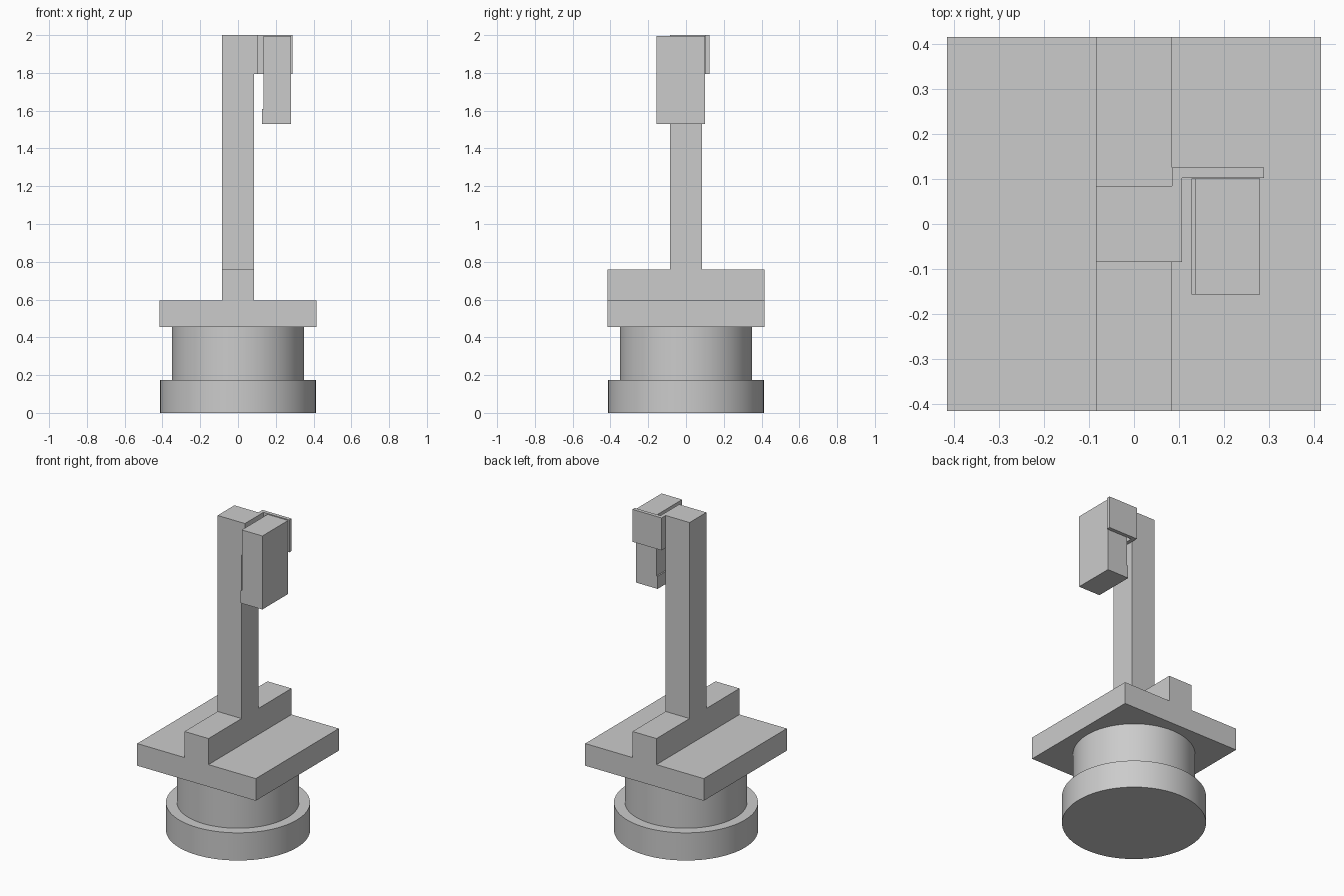
import bpy
import bmesh
from mathutils import Vector

default = bpy.data.objects.get("Cube")
if default:
    bpy.data.objects.remove(default, do_unlink=True)

GREY = (0.6, 0.6, 0.6, 1)
grey = bpy.data.materials.new("plain grey")
grey.use_nodes = True
grey.diffuse_color = GREY
grey.node_tree.nodes["Principled BSDF"].inputs["Base Color"].default_value = GREY


def add_object(name, bm):
    bmesh.ops.recalc_face_normals(bm, faces=bm.faces)
    mesh = bpy.data.meshes.new(name)
    bm.to_mesh(mesh)
    bm.free()
    mesh.materials.append(grey)
    obj = bpy.data.objects.new(name, mesh)
    bpy.context.collection.objects.link(obj)
    return obj


def prism(name, outline, offset):
    """Extrude a closed outline of 3D points along an offset."""
    bm = bmesh.new()
    face = bm.faces.new([bm.verts.new(p) for p in outline])
    result = bmesh.ops.extrude_face_region(bm, geom=[face], use_keep_orig=True)
    verts = [v for v in result["geom"] if isinstance(v, bmesh.types.BMVert)]
    bmesh.ops.translate(bm, verts=verts, vec=Vector(offset))
    return add_object(name, bm)


def box(name, x, y, z):
    corners = [(x[0], y[0], z[0]), (x[1], y[0], z[0]),
               (x[1], y[1], z[0]), (x[0], y[1], z[0])]
    return prism(name, corners, (0, 0, z[1] - z[0]))


def drum(name, radius, bottom, top):
    bpy.ops.mesh.primitive_cylinder_add(
        vertices=96, radius=radius, depth=top - bottom,
        location=(0, 0, (bottom + top) / 2))
    obj = bpy.context.object
    obj.name = name
    obj.data.materials.append(grey)
    bpy.ops.object.shade_smooth_by_angle()


# Round pedestal
drum("base_disc", 0.413, 0, 0.175)
drum("base_drum", 0.35, 0.175, 0.455)

# Square platform with a rail and an upright post
S, P = 0.415, 0.084
box("platform", (-S, S), (-S, S), (0.455, 0.595))
box("rail", (-P, P), (-S, S), (0.595, 0.76))
box("post", (-P, P), (-P, P), (0.76, 2.0))

# Angle bracket at the top of the post
bracket = [(P, -P), (0.107, -P), (0.107, 0.102),
           (0.288, 0.102), (0.288, 0.125), (P, 0.125)]
prism("bracket", [(x, y, 1.795) for x, y in bracket], (0, 0, 0.205))

# Hanging head with a small step along its lower inner edge
head = [(0.128, 1.53), (0.28, 1.53), (0.28, 1.995),
        (0.136, 1.995), (0.136, 1.61), (0.128, 1.61)]
prism("head", [(x, -0.156, z) for x, z in head], (0, 0.257, 0))
